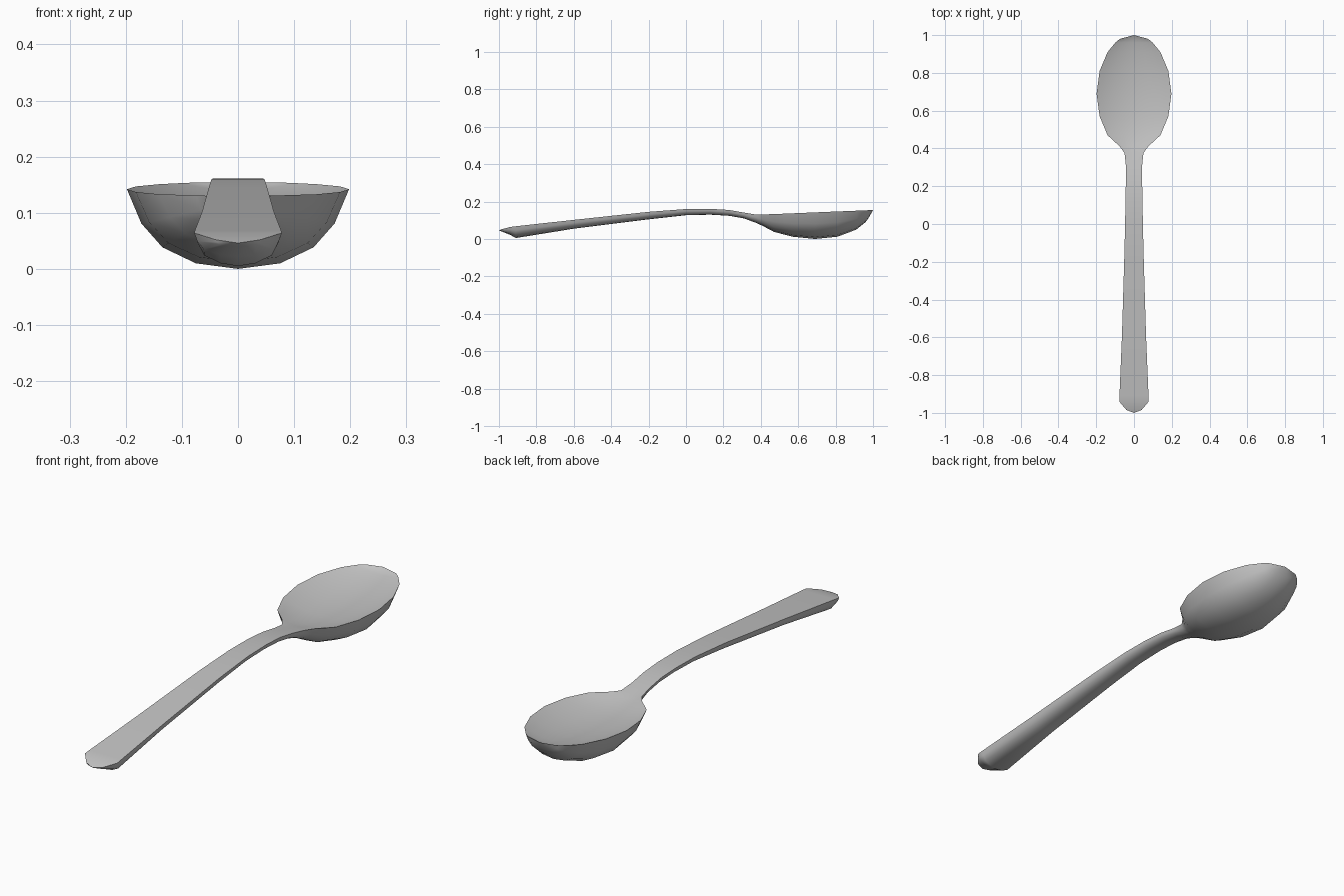
import bpy
import bmesh
import math

cube = bpy.data.objects.get("Cube")
if cube:
    bpy.data.objects.remove(cube, do_unlink=True)

# Brushed grey metal
metal = bpy.data.materials.new("grey metal")
metal.use_nodes = True
grey = (0.55, 0.55, 0.55, 1)
metal.diffuse_color = grey
metal.node_tree.nodes["Principled BSDF"].inputs["Base Color"].default_value = grey

# Half profiles of the underside: (width fraction, depth fraction), rim to keel
HANDLE = [(1, 0), (.93, .35), (.78, .7), (.4, .92), (0, 1)]
BOWL = [(1, 0), (.87, .43), (.68, .73), (.38, .93), (0, 1)]

# Stations along the spoon: y, half width, top z, bottom z
handle = [
    (-.985, .04, .052, .04), (-.94, .078, .064, .022), (-.91, .077, .068, .005),
    (-.6, .064, .102, .055), (-.2, .052, .145, .105), (0, .047, .16, .127),
    (.13, .045, .161, .13), (.23, .043, .155, .124), (.31, .043, .141, .11),
    (.375, .05, .13, .086),
]
bowl = [
    (.41, .075, .131, .07), (.47, .14, .133, .038), (.57, .182, .137, .012),
    (.69, .198, .142, 0), (.81, .182, .147, .012), (.91, .14, .151, .05),
    (.96, .099, .153, .09), (.98, .075, .154, .118),
]


def section(bm, y, w, top, bottom, profile, dip):
    """Closed ring: underside from left to right, then the top back again."""
    under = profile + [(-f, d) for f, d in reversed(profile[:-1])]
    ring = [bm.verts.new((f * w, y, top - d * (top - bottom))) for f, d in under]
    for f, d in reversed(under[1:-1]):
        ring.append(bm.verts.new((f * w, y, top - dip * (1 - f * f))))
    return ring


bm = bmesh.new()
rings = [section(bm, *s, HANDLE, 0) for s in handle]
for s in bowl:
    # The hollow deepens with the width of the bowl
    rings.append(section(bm, *s, BOWL, .04 * (s[1] / .198) ** 1.5))

# Skin between neighbouring sections
for a, b in zip(rings, rings[1:]):
    for i in range(len(a)):
        j = (i + 1) % len(a)
        bm.faces.new((a[i], a[j], b[j], b[i]))

# Pointed ends of the handle and the bowl
for ring, point in ((rings[0], (0, -1, .046)), (rings[-1], (0, 1, .155))):
    tip = bm.verts.new(point)
    for i in range(len(ring)):
        bm.faces.new((ring[i], ring[(i + 1) % len(ring)], tip))

bmesh.ops.recalc_face_normals(bm, faces=bm.faces)
mesh = bpy.data.meshes.new("spoon")
bm.to_mesh(mesh)
bm.free()
mesh.materials.append(metal)
spoon = bpy.data.objects.new("spoon", mesh)
bpy.context.collection.objects.link(spoon)

# Smooth metal with a crisp rim
bpy.ops.object.select_all(action='DESELECT')
spoon.select_set(True)
bpy.context.view_layer.objects.active = spoon
bpy.ops.object.shade_smooth_by_angle(angle=math.radians(45))
